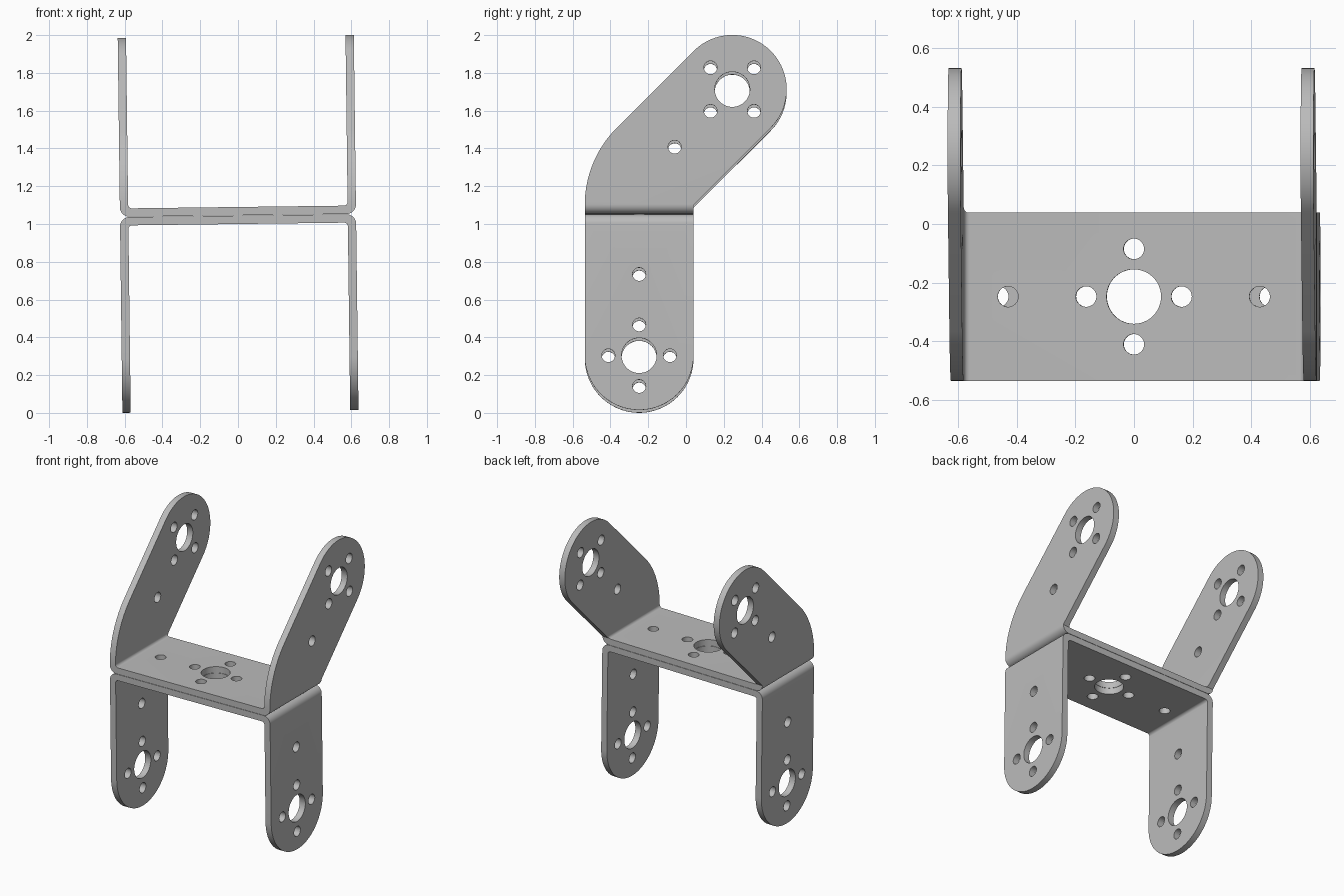
import bpy, bmesh
from math import sin, cos, pi, radians
from mathutils import Matrix, Vector

cube = bpy.data.objects.get("Cube")
if cube:
    bpy.data.objects.remove(cube, do_unlink=True)

HALF, THICK, GAP = 0.625, 0.044, 0.001
BACK, MID = 0.04, -0.248          # rear edge and centre line of the web
R = BACK - MID                    # half width of an arm
BIG, SMALL, PITCH = 0.093, 0.035, 0.163
TILT = -0.0125

steel = bpy.data.materials.new("grey_metal")
steel.use_nodes = True
grey = (0.5, 0.5, 0.5, 1)
steel.diffuse_color = grey
steel.node_tree.nodes["Principled BSDF"].inputs["Base Color"].default_value = grey


def arc(cx, cy, r, start, end, n):
    """Points on an arc, angles in degrees."""
    angles = [radians(start + (end - start) * i / n) for i in range(n + 1)]
    return [(cx + r * cos(a), cy + r * sin(a)) for a in angles]


def prism(name, points, axis, low, high):
    """Extrude a closed 2D outline along x or y."""
    bm = bmesh.new()
    place = (lambda p: (low, p[0], p[1])) if axis == "x" else (lambda p: (p[0], low, p[1]))
    face = bm.faces.new([bm.verts.new(place(p)) for p in points])
    moved = bmesh.ops.extrude_face_region(bm, geom=[face])["geom"]
    step = Vector((high - low, 0, 0) if axis == "x" else (0, high - low, 0))
    bmesh.ops.translate(bm, vec=step, verts=[v for v in moved if isinstance(v, bmesh.types.BMVert)])
    bmesh.ops.recalc_face_normals(bm, faces=bm.faces)
    return finish(name, bm)


def finish(name, bm):
    mesh = bpy.data.meshes.new(name)
    bm.to_mesh(mesh)
    bm.free()
    mesh.materials.append(steel)
    obj = bpy.data.objects.new(name, mesh)
    bpy.context.collection.objects.link(obj)
    return obj


def hole_cutter(arm_holes, web_holes):
    """Cylinders across both arms and through the web."""
    bm = bmesh.new()
    for y, z, r in arm_holes:
        m = Matrix.Translation((0, y, z)) @ Matrix.Rotation(pi / 2, 4, "Y")
        bmesh.ops.create_cone(bm, cap_ends=True, segments=48, radius1=r, radius2=r, depth=2, matrix=m)
    for x, y, r in web_holes:
        m = Matrix.Translation((x, y, 0))
        bmesh.ops.create_cone(bm, cap_ends=True, segments=48, radius1=r, radius2=r, depth=0.2, matrix=m)
    return finish("hole_cutter", bm)


def bracket(name, side, outline, arm_holes, web_end):
    """U-shaped sheet; side is +1 for arms up and -1 for arms down."""
    reach, ro, ri = 1.2, 0.05, 0.02
    inner, top = HALF - THICK, GAP + THICK
    right = [(0, GAP)] + arc(HALF - ro, GAP + ro, ro, -90, 0, 8) + [(HALF, reach), (inner, reach)]
    right += arc(inner - ri, top + ri, ri, 0, -90, 8) + [(0, top)]
    # Mirror the half profile to close the U
    profile = right + [(-x, z) for x, z in reversed(right[1:-1])]
    obj = prism(name, [(x, z * side) for x, z in profile], "y", -0.8, 0.8)

    web_holes = [(0, MID, BIG)]
    for s in (-1, 1):
        web_holes += [(s * PITCH, MID, SMALL), (0, MID + s * PITCH, SMALL), (s * web_end, MID, SMALL)]
    blank = prism("outline_cutter", outline, "x", -1, 1)
    holes = hole_cutter(arm_holes, web_holes)
    bpy.ops.object.select_all(action="DESELECT")
    obj.select_set(True)
    bpy.context.view_layer.objects.active = obj
    for cutter, mode in ((blank, "INTERSECT"), (holes, "DIFFERENCE")):
        mod = obj.modifiers.new(mode, "BOOLEAN")
        mod.operation, mod.object, mod.solver = mode, cutter, "EXACT"
        bpy.ops.object.modifier_apply(modifier=mod.name)
        bpy.data.objects.remove(cutter, do_unlink=True)
    bpy.ops.object.shade_smooth_by_angle(angle=radians(30))
    obj.location.z = 1.045
    obj.rotation_euler.y = TILT
    return obj


# Lower bracket: straight arms with round ends
low_z = R - 1.037
low_outline = [(BACK, 0.1), (MID - R, 0.1)] + arc(MID, low_z, R, 180, 360, 48)
low_holes = [(MID, low_z, BIG), (MID, low_z + 0.43, SMALL)]
for s in (-1, 1):
    low_holes += [(MID + s * PITCH, low_z, SMALL), (MID, low_z + s * PITCH, SMALL)]
bracket("lower_bracket", -1, low_outline, low_holes, 0.464)

# Upper bracket: arms swept back at 45 degrees
cy, cz, knee = 0.245, 0.660, 0.048
up_outline = [(BACK, -0.1), (BACK, knee)] + arc(cy, cz, R, -45, 135, 48)
up_outline += arc(BACK, knee, 2 * R, 135, 180, 24) + [(MID - R, -0.1)]
d = PITCH * cos(pi / 4)
up_holes = [(cy, cz, BIG), (cy - 0.305, cz - 0.305, SMALL)]
up_holes += [(cy + a * d, cz + b * d, SMALL) for a in (-1, 1) for b in (-1, 1)]
bracket("upper_bracket", 1, up_outline, up_holes, 0.43)
